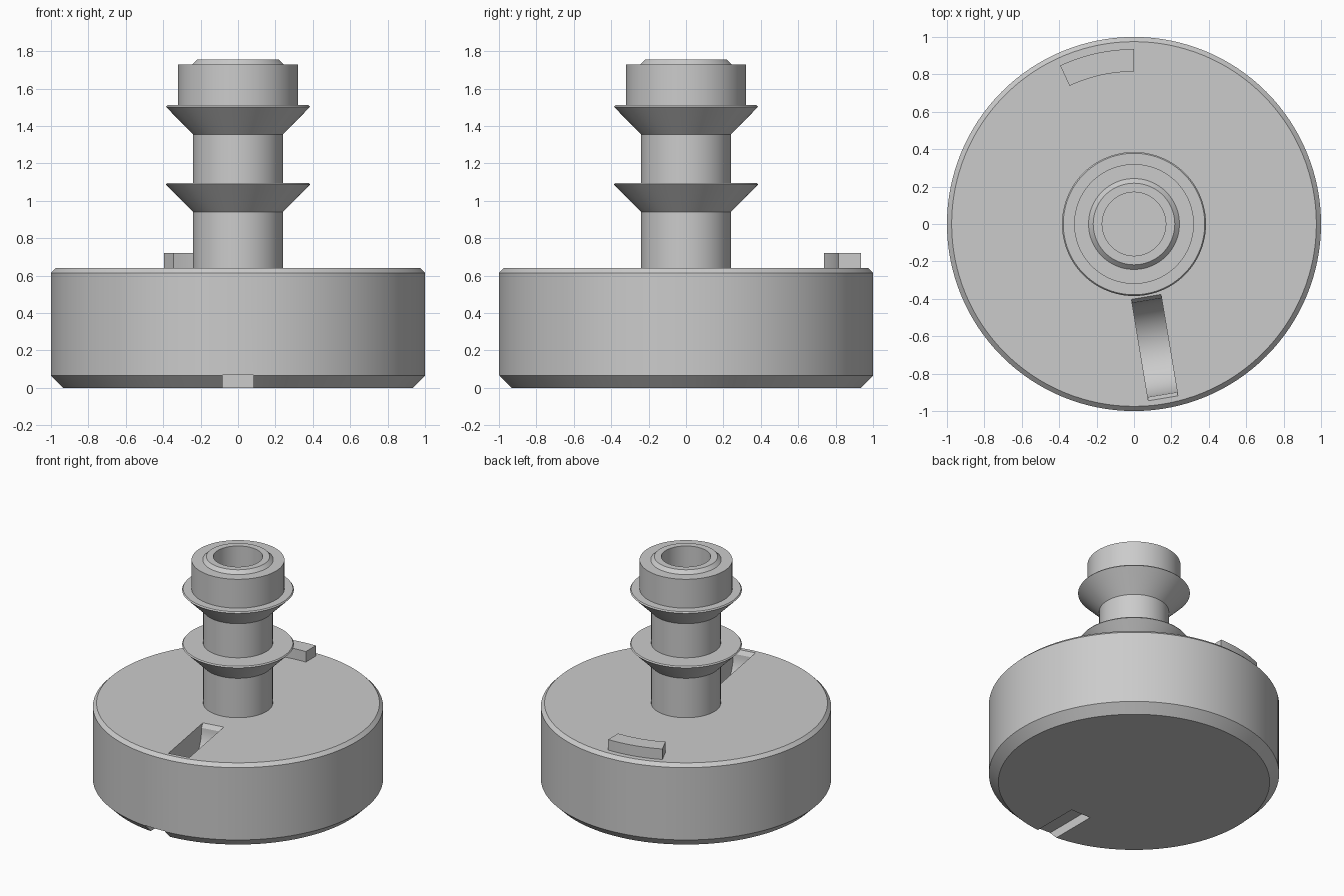
import bpy
import bmesh
from math import cos, sin, pi, radians
from mathutils import Matrix

cube = bpy.data.objects.get("Cube")
if cube:
    bpy.data.objects.remove(cube, do_unlink=True)

grey = bpy.data.materials.new("plain grey")
grey.use_nodes = True
grey.diffuse_color = (0.6, 0.6, 0.6, 1)
grey.node_tree.nodes["Principled BSDF"].inputs["Base Color"].default_value = grey.diffuse_color


def finish(name, bm):
    """Turn a bmesh into a named grey object."""
    bmesh.ops.recalc_face_normals(bm, faces=bm.faces)
    mesh = bpy.data.meshes.new(name)
    bm.to_mesh(mesh)
    bm.free()
    mesh.materials.append(grey)
    obj = bpy.data.objects.new(name, mesh)
    bpy.context.collection.objects.link(obj)
    return obj


def lathe(name, profile, steps=128):
    """Revolve (radius, height) points, from axis to axis, about z."""
    bm = bmesh.new()
    verts = [bm.verts.new((r, 0, z)) for r, z in profile]
    edges = [bm.edges.new(pair) for pair in zip(verts, verts[1:])]
    bmesh.ops.spin(bm, geom=verts + edges, cent=(0, 0, 0), axis=(0, 0, 1),
                   angle=2 * pi, steps=steps)
    bmesh.ops.remove_doubles(bm, verts=bm.verts, dist=0.0001)
    return finish(name, bm)


def prism(name, points, offset, matrix=Matrix()):
    """Extrude a closed polygon along an offset."""
    bm = bmesh.new()
    face = bm.faces.new([bm.verts.new(p) for p in points])
    new = bmesh.ops.extrude_face_region(bm, geom=[face])["geom"]
    moved = [v for v in new if isinstance(v, bmesh.types.BMVert)]
    bmesh.ops.translate(bm, verts=moved, vec=offset)
    bm.transform(matrix)
    return finish(name, bm)


def smooth(obj):
    bpy.ops.object.select_all(action="DESELECT")
    obj.select_set(True)
    bpy.context.view_layer.objects.active = obj
    bpy.ops.object.shade_smooth_by_angle(angle=radians(25))


def carve(obj, cutter):
    """Cut one object out of another and discard the cutter."""
    cutter.hide_render = True
    mod = obj.modifiers.new("cut", "BOOLEAN")
    mod.operation, mod.solver, mod.object = "DIFFERENCE", "EXACT", cutter
    bpy.context.view_layer.objects.active = obj
    bpy.ops.object.modifier_apply(modifier=mod.name)
    bpy.data.objects.remove(cutter, do_unlink=True)


TOP = 0.64

# Round base with chamfered rims
base = lathe("base", [(0, 0), (0.935, 0), (1, 0.065), (1, 0.615), (0.975, TOP), (0, TOP)])

# Notch under the front of the base
carve(base, prism("notch_cutter",
                  [(-0.083, -1.1, -0.1), (0.083, -1.1, -0.1),
                   (0.083, -1.1, 0.068), (-0.083, -1.1, 0.068)], (0, 0.53, 0)))

# Round-bottomed radial pocket in the top, with sloped ends
mid, rad, lip = 0.67, 0.255, 0.61
arc = [(mid + rad * cos(a), lip - rad * sin(a))
       for a in (pi * i / 32 for i in range(33))]
outline = [(mid - 0.275, TOP), (mid - 0.275, TOP + 0.1), (mid + 0.275, TOP + 0.1),
           (mid + 0.275, TOP)] + arc
carve(base, prism("pocket_cutter", [(-0.08, -r, z) for r, z in outline], (0.16, 0, 0),
                  Matrix.Rotation(radians(9.5), 4, "Z")))
smooth(base)

# Hollow stem with two flared collars and a thick head
profile = [(0, 0.6), (0.24, 0.6)]
for z in (0.94, 1.355):
    profile += [(0.24, z), (0.385, z + 0.147), (0.378, z + 0.156)]
    profile += [(0.24 if z < 1 else 0.32, z + 0.156)]
profile += [(0.32, 1.73), (0.243, 1.73), (0.218, 1.755), (0.17, 1.755), (0.17, TOP), (0, TOP)]
smooth(lathe("stem", profile))

# Curved stop tab on the rim at the back
angles = [radians(90 + 25 * i / 12) for i in range(13)]
ring = [(0.935, a) for a in angles] + [(0.815, a) for a in reversed(angles)]
smooth(prism("stop_tab", [(r * cos(a), r * sin(a), TOP - 0.02) for r, a in ring],
             (0, 0, 0.1)))
